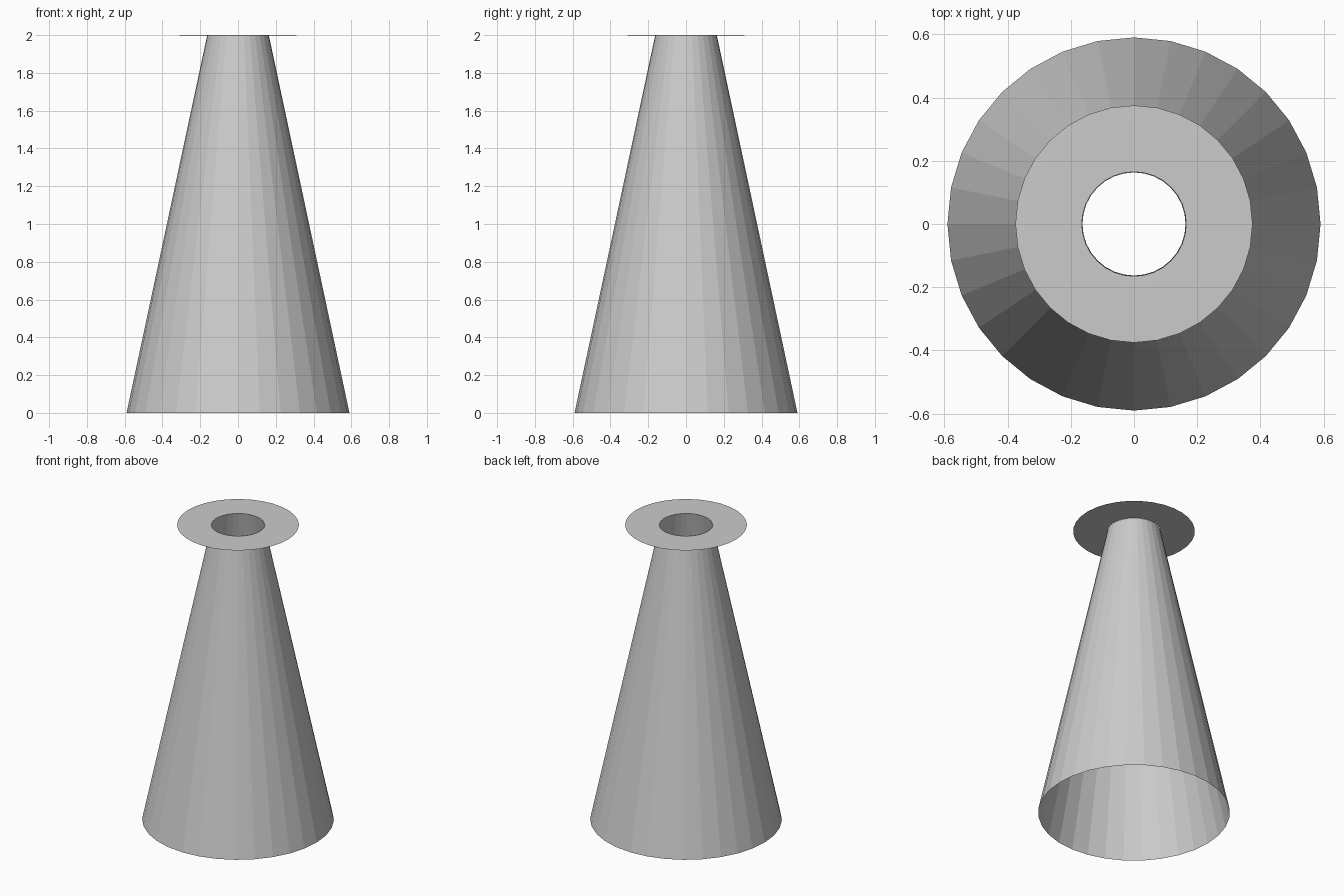
import bpy, bmesh, math

if "Cube" in bpy.data.objects:
    bpy.data.objects.remove(bpy.data.objects["Cube"])

SIDES = 32
HEIGHT = 2.0


def lathe(name, profile, closed=False):
    """Spin an (r, z) profile around the z axis into a faceted surface."""
    bm = bmesh.new()
    rings = []
    for r, z in profile:
        rings.append([bm.verts.new((r * math.cos(2 * math.pi * i / SIDES),
                                    r * math.sin(2 * math.pi * i / SIDES), z))
                      for i in range(SIDES)])
    pairs = list(zip(rings, rings[1:]))
    if closed:
        pairs.append((rings[-1], rings[0]))
    for a, b in pairs:
        for i in range(SIDES):
            j = (i + 1) % SIDES
            bm.faces.new((a[i], a[j], b[j], b[i]))
    mesh = bpy.data.meshes.new(name)
    bm.to_mesh(mesh)
    bm.free()
    obj = bpy.data.objects.new(name, mesh)
    bpy.context.collection.objects.link(obj)
    return obj


# Tapered body, open at both ends
lathe("cone_body", [(0.59, 0), (0.163, HEIGHT)])

# Collar: a ring of eight-sided section, squashed almost flat at the top
MAJOR, MINOR, HALF_THICK = 0.27, 0.105, 0.0004
section = [(MAJOR + MINOR * math.cos(k * math.pi / 4),
            HEIGHT - HALF_THICK + HALF_THICK * math.sin(k * math.pi / 4))
           for k in range(8)]
collar = lathe("top_collar", section, closed=True)
